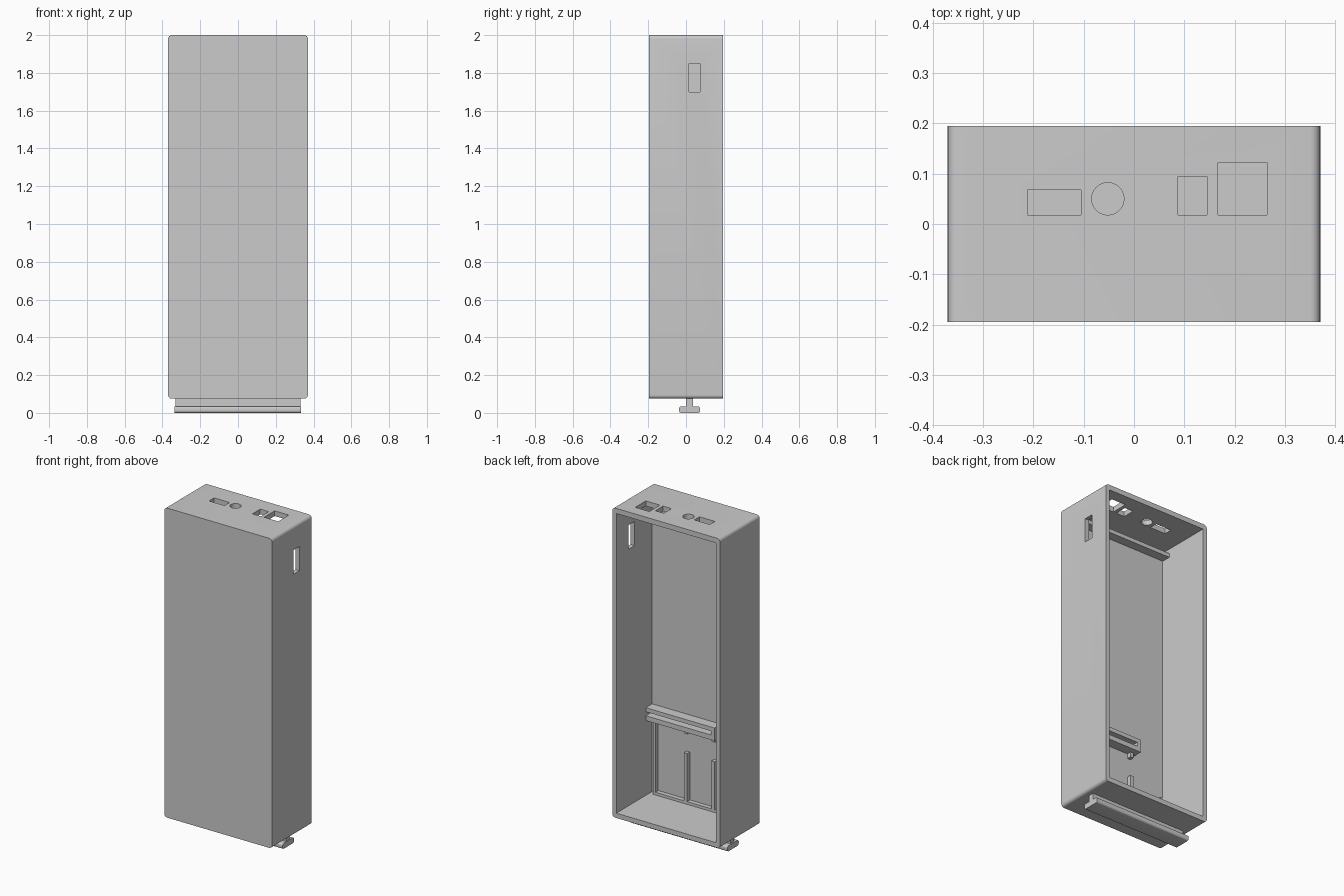
import bpy
import bmesh
import math
from mathutils import Matrix, Vector

if "Cube" in bpy.data.objects:
    bpy.data.objects.remove(bpy.data.objects["Cube"], do_unlink=True)

grey = bpy.data.materials.new("plain grey")
grey.use_nodes = True
COLOUR = (0.6, 0.6, 0.6, 1)
grey.diffuse_color = COLOUR
grey.node_tree.nodes["Principled BSDF"].inputs["Base Color"].default_value = COLOUR


def finish(name, bm):
    mesh = bpy.data.meshes.new(name)
    bm.to_mesh(mesh)
    bm.free()
    mesh.materials.append(grey)
    obj = bpy.data.objects.new(name, mesh)
    bpy.context.collection.objects.link(obj)
    return obj


def box(name, x, y, z, round_axis=None, radius=0.02):
    """Box from ranges; optionally rounds the edges running along one axis."""
    bm = bmesh.new()
    lo, hi = (Vector(c) for c in zip(x, y, z))
    mat = Matrix.Translation((lo + hi) / 2) @ Matrix.Diagonal((*(hi - lo), 1))
    bmesh.ops.create_cube(bm, size=1, matrix=mat)
    if round_axis is not None:
        edges = [e for e in bm.edges
                 if abs((e.verts[0].co - e.verts[1].co)[round_axis]) > 1e-4]
        bmesh.ops.bevel(bm, geom=edges, offset=radius, segments=6,
                        profile=0.5, affect='EDGES')
    return finish(name, bm)


def smooth(obj):
    bpy.ops.object.select_all(action='DESELECT')
    obj.select_set(True)
    bpy.context.view_layer.objects.active = obj
    bpy.ops.object.shade_smooth_by_angle(angle=math.radians(30))


def cut(target, cutters):
    """Subtracts each cutter, then bakes the result and removes the cutters."""
    for c in cutters:
        c.hide_render = True
        mod = target.modifiers.new("cut", 'BOOLEAN')
        mod.operation = 'DIFFERENCE'
        mod.solver = 'EXACT'
        mod.object = c
    deps = bpy.context.evaluated_depsgraph_get()
    deps.update()
    mesh = bpy.data.meshes.new_from_object(target.evaluated_get(deps))
    target.modifiers.clear()
    target.data = mesh
    for c in cutters:
        bpy.data.objects.remove(c, do_unlink=True)


# Case: rounded shell, open at the back
W, D, FLOOR, WALL = 0.37, 0.195, 0.075, 0.027
INNER = W - WALL
FRONT = -0.158
case = box("case_shell", (-W, W), (-D, D), (FLOOR, 2), round_axis=1)
cutters = [box("cavity", (-INNER, INNER), (FRONT, 0.3), (FLOOR + 0.03, 2 - 0.032))]

# Port openings in the top and a slot in one side
for x, y in (((-0.212, -0.105), (0.018, 0.068)),
             ((0.087, 0.145), (0.018, 0.094)),
             ((0.167, 0.264), (0.018, 0.122))):
    cutters.append(box("port", x, y, (1.9, 2.1)))
cutters.append(box("side_slot", (0.3, 0.4), (0.015, 0.075), (1.70, 1.85)))
bm = bmesh.new()
bmesh.ops.create_cone(bm, cap_ends=True, segments=48, radius1=0.032, radius2=0.032,
                      depth=0.2, matrix=Matrix.Translation((-0.052, 0.05, 2)))
cutters.append(finish("round_port", bm))
cut(case, cutters)
smooth(case)

# Ledge under the top
BACK = FRONT - 0.005
box("top_ledge", (-INNER, INNER), (BACK, -0.1), (1.915, 1.94))

# Slotted holder across the inside
holder = box("slotted_holder", (-0.13, INNER), (BACK, -0.095), (0.57, 0.65))
cut(holder, [box("holder_slot", (-0.105, 0.4), (FRONT, 0), (0.6, 0.625))])

# Thin ribs on the inside of the front wall
RIB = (BACK, -0.13)
for side in (-1, 1):
    tag = "left" if side > 0 else "right"
    cx = side * 0.095
    box(f"{tag}_centre_rib", (cx - 0.011, cx + 0.011), RIB, (0.1, 0.42))
    box(f"{tag}_rib_stub", (cx - 0.011, cx + 0.011), RIB, (0.54, 0.575))
    cx = side * 0.31
    box(f"{tag}_outer_rib", (cx - 0.008, cx + 0.008), RIB, (0.1, 0.575 if side > 0 else 0.36))
box("floor_rib", (-0.31, 0.31), RIB, (0.1, 0.122))

# T-shaped mounting rail underneath
box("rail_stem", (-0.33, 0.33), (0.0, 0.036), (0.02, FLOOR + 0.01))
smooth(box("rail_flange", (-0.337, 0.333), (-0.037, 0.075), (0, 0.034), round_axis=0, radius=0.012))
